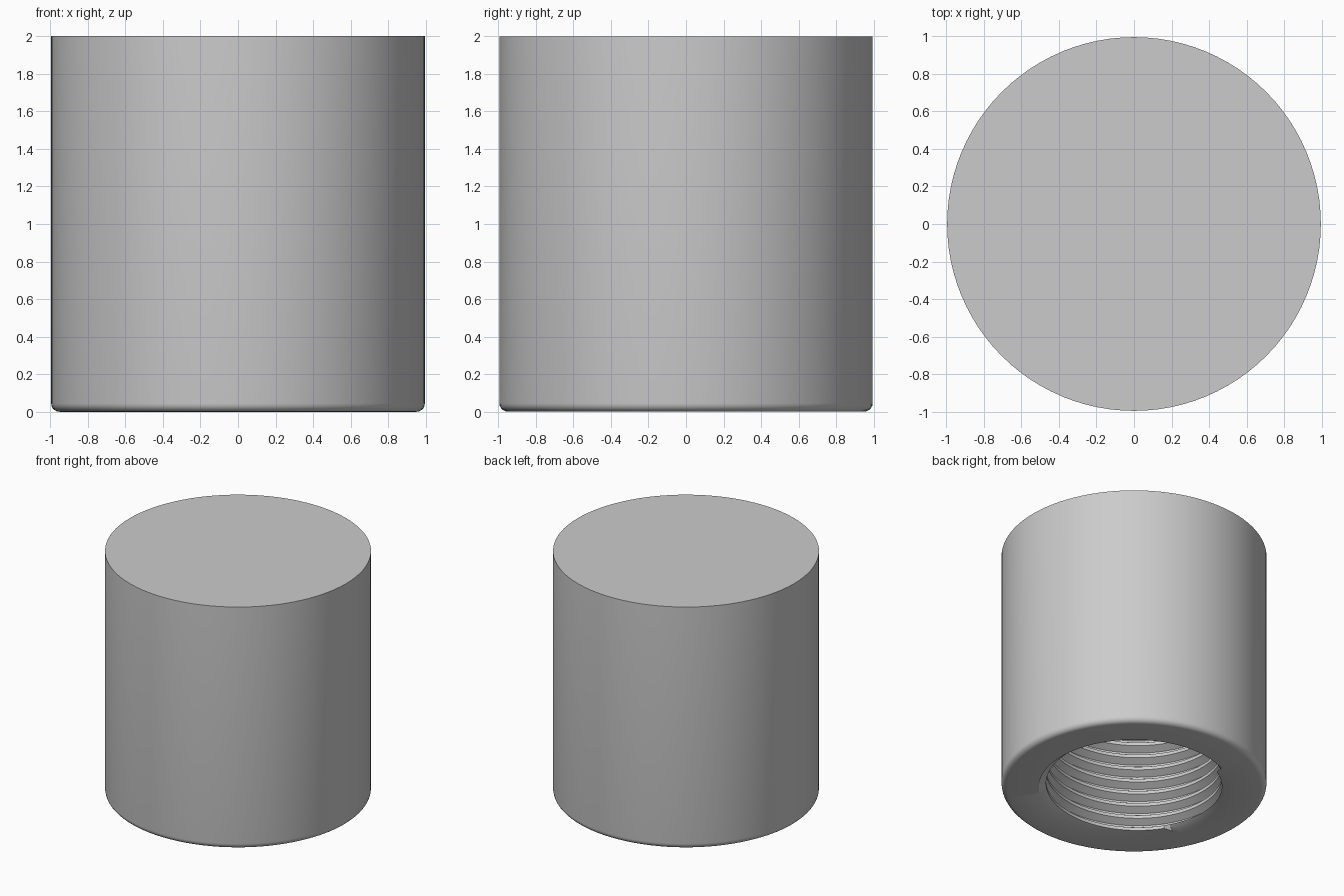
import bpy, bmesh
from math import cos, sin, pi

cube = bpy.data.objects.get("Cube")
if cube:
    bpy.data.objects.remove(cube, do_unlink=True)

SEGMENTS = 96
RADIUS, HEIGHT, ROUND = 0.995, 2.0, 0.045
BORE, CREST, DEPTH, PITCH = 0.715, 0.66, 1.6, 0.105

# Plain grey metal
grey = bpy.data.materials.new("grey_metal")
grey.diffuse_color = (0.6, 0.6, 0.6, 1)
grey.use_nodes = True
grey.node_tree.nodes["Principled BSDF"].inputs["Base Color"].default_value = (0.6, 0.6, 0.6, 1)

# Outer profile: closed top, straight wall, rounded lower rim
outer = [(0, HEIGHT), (RADIUS, HEIGHT)]
for i in range(6):
    a = i / 5 * pi / 2
    outer.append((RADIUS - ROUND * (1 - cos(a)), ROUND * (1 - sin(a))))

# One turn of the thread: (fraction of pitch, radius)
TURN = [(0, BORE), (0.13, BORE), (0.44, CREST), (0.69, CREST)]


def column(angle):
    """Radius and height pairs of the whole section at one angle."""
    points = list(outer) + [(BORE, 0)]
    for k in range(-2, int(DEPTH / PITCH) + 3):
        for part, radius in TURN:
            z = PITCH * (k + part + angle / (2 * pi))
            if z <= 0.002 or z >= DEPTH - 0.002:
                radius, z = BORE, 0 if z < DEPTH / 2 else DEPTH
            points.append((radius, z))
    return points + [(BORE, DEPTH), (0, DEPTH)]


# Cap body with a helical internal thread and a blind end
bm = bmesh.new()
columns = []
for j in range(SEGMENTS + 1):
    a = 2 * pi * j / SEGMENTS
    columns.append([bm.verts.new((r * cos(a), r * sin(a), z)) for r, z in column(a)])
for left, right in zip(columns, columns[1:]):
    for i in range(len(left) - 1):
        bm.faces.new((left[i], left[i + 1], right[i + 1], right[i]))
bmesh.ops.remove_doubles(bm, verts=bm.verts, dist=0.0001)
bmesh.ops.recalc_face_normals(bm, faces=bm.faces)

mesh = bpy.data.meshes.new("threaded_cap")
bm.to_mesh(mesh)
bm.free()
mesh.materials.append(grey)
cap = bpy.data.objects.new("threaded_cap", mesh)
bpy.context.collection.objects.link(cap)

bpy.ops.object.select_all(action='DESELECT')
cap.select_set(True)
bpy.context.view_layer.objects.active = cap
bpy.ops.object.shade_smooth_by_angle(angle=pi / 6)
